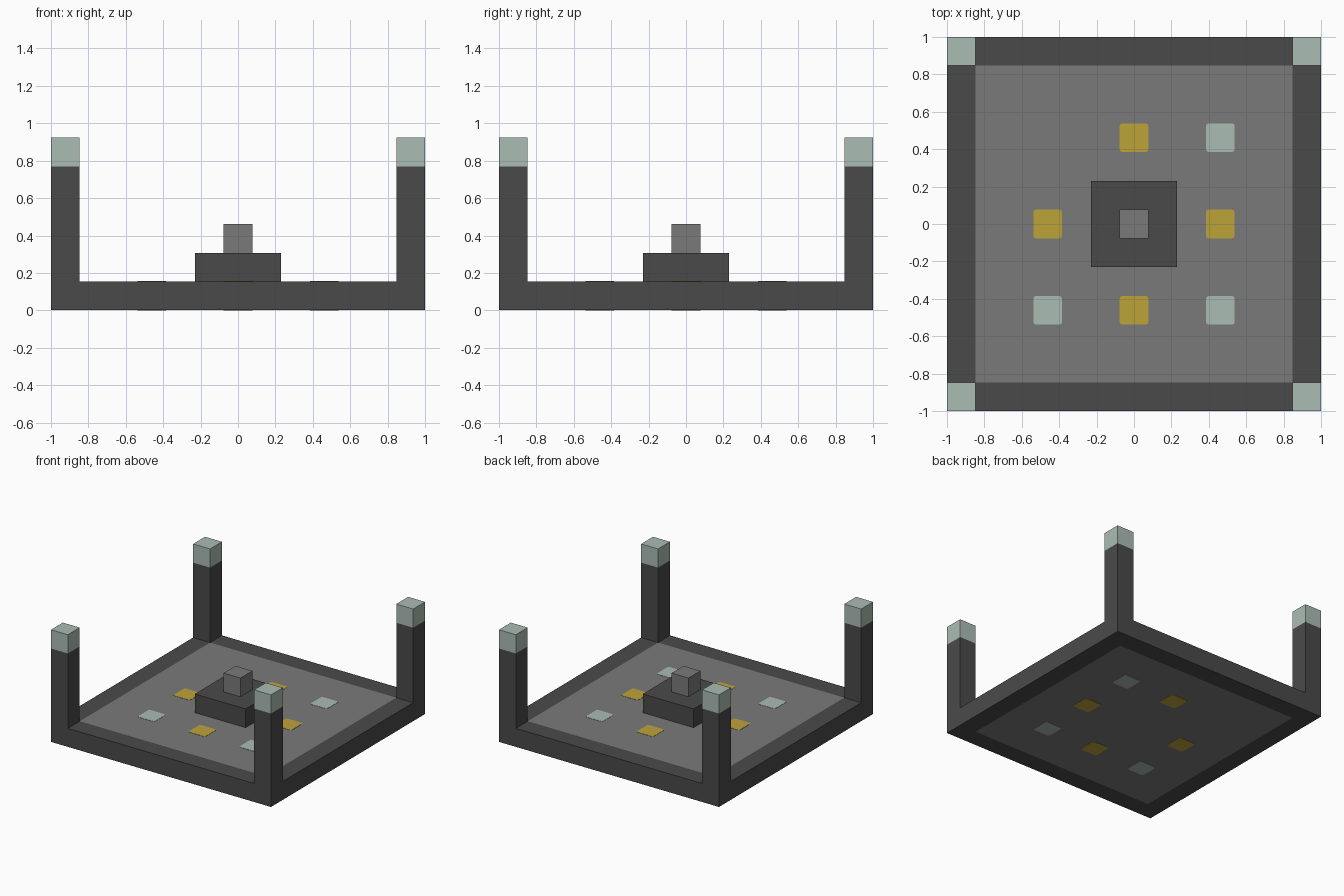
import bpy
import bmesh
from mathutils import Matrix, Vector

if "Cube" in bpy.data.objects:
    bpy.data.objects.remove(bpy.data.objects["Cube"], do_unlink=True)

U = 2 / 13      # block unit: the platform is thirteen units wide
LIFT = 0.002    # how far the painted tiles stand proud


def material(name, *rgb):
    linear = [((c / 255 + 0.055) / 1.055) ** 2.4 for c in rgb] + [1]
    mat = bpy.data.materials.new(name)
    mat.use_nodes = True
    mat.diffuse_color = linear
    mat.node_tree.nodes["Principled BSDF"].inputs["Base Color"].default_value = linear
    return mat


DARK = material("dark stone", 74, 74, 74)
GREY = material("grey stone", 122, 122, 122)
PALE = material("pale crystal", 171, 188, 181)
GOLD = material("gold", 189, 163, 58)


def box(name, low, high, *mats, edit=None):
    """Axis-aligned box between two corners, with an optional mesh edit."""
    low, high = Vector(low), Vector(high)
    bm = bmesh.new()
    bmesh.ops.create_cube(bm, size=1, matrix=Matrix.Translation((low + high) / 2)
                          @ Matrix.Diagonal((*(high - low), 1)))
    bm.normal_update()
    if edit:
        edit(bm)
    mesh = bpy.data.meshes.new(name)
    bm.to_mesh(mesh)
    bm.free()
    for mat in mats:
        mesh.materials.append(mat)
    obj = bpy.data.objects.new(name, mesh)
    bpy.context.collection.objects.link(obj)
    return obj


def inset_floor(bm):
    """Inset the top and bottom and colour the inner faces as floor."""
    caps = [f for f in bm.faces if abs(f.normal.z) > 0.9]
    bmesh.ops.inset_individual(bm, faces=caps, thickness=U, use_even_offset=True)
    for f in caps:
        f.material_index = 1


def round_corners(bm):
    """Round the upright edges of a tile."""
    upright = [e for e in bm.edges
               if abs(e.verts[0].co.z - e.verts[1].co.z) > U / 2]
    bmesh.ops.bevel(bm, geom=upright, offset=0.015, segments=2,
                    profile=0.5, affect='EDGES')


# Platform with a dark border around a grey floor
box("platform", (-1, -1, LIFT), (1, 1, U), DARK, GREY, edit=inset_floor)

# Corner pillars with pale caps
for side, x in (("right", -1), ("left", 1 - U)):
    for end, y in (("front", -1), ("back", 1 - U)):
        box(f"{end}_{side}_pillar", (x, y, U), (x + U, y + U, 5 * U), DARK)
        box(f"{end}_{side}_cap", (x, y, 5 * U), (x + U, y + U, 6 * U), PALE)

# Central pedestal and block
box("pedestal", (-1.5 * U, -1.5 * U, U), (1.5 * U, 1.5 * U, 2 * U), DARK)
box("pedestal_block", (-U / 2, -U / 2, 2 * U), (U / 2, U / 2, 3 * U), GREY)

# Ring of coloured tiles let through the floor, one corner left empty
for i in (-1, 0, 1):
    for j in (-1, 0, 1):
        if (i, j) in ((0, 0), (-1, 1)):
            continue
        x, y, h = 3 * U * i, 3 * U * j, U / 2
        box("floor_tile", (x - h, y - h, 0), (x + h, y + h, U + LIFT),
            PALE if i and j else GOLD, edit=round_corners)
